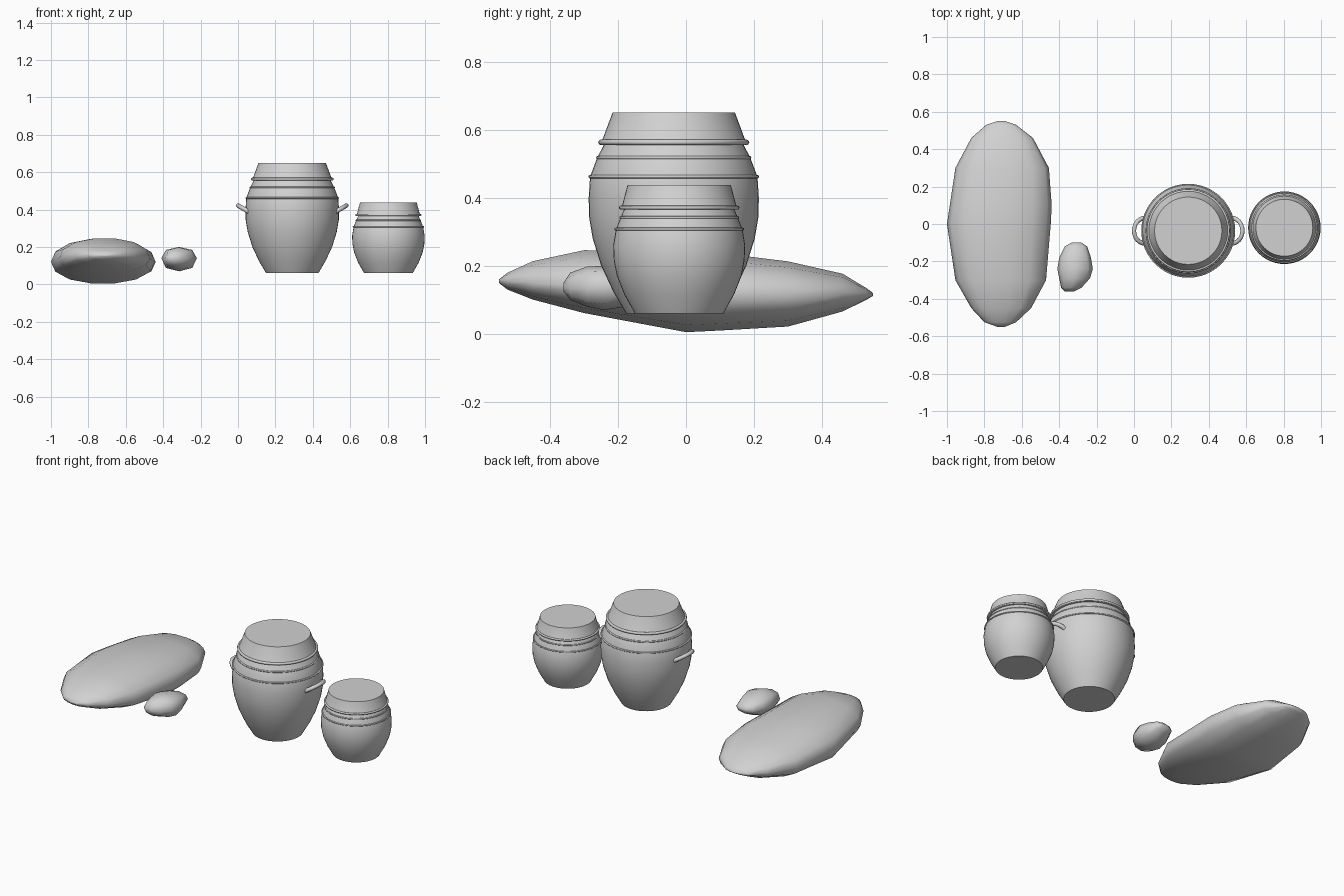
import bpy
import bmesh
from math import sin, cos, pi, radians
from mathutils import Vector

cube = bpy.data.objects.get("Cube")
if cube:
    bpy.data.objects.remove(cube, do_unlink=True)

GREY = (0.64, 0.64, 0.64, 1)
clay = bpy.data.materials.new("plain_grey")
clay.use_nodes = True
clay.diffuse_color = GREY
clay.node_tree.nodes["Principled BSDF"].inputs["Base Color"].default_value = GREY


def add_object(name, data, location=(0, 0, 0)):
    obj = bpy.data.objects.new(name, data)
    obj.location = location
    data.materials.append(clay)
    bpy.context.scene.collection.objects.link(obj)
    return obj


def loft(name, rings, location=(0, 0, 0), angle=40):
    """Skin a row of closed rings and cap both ends."""
    bm = bmesh.new()
    loops = [[bm.verts.new(p) for p in ring] for ring in rings]
    count = len(loops[0])
    for a, b in zip(loops, loops[1:]):
        for i in range(count):
            j = (i + 1) % count
            bm.faces.new((a[i], a[j], b[j], b[i]))
    bm.faces.new(loops[0][::-1])
    bm.faces.new(loops[-1])
    bmesh.ops.recalc_face_normals(bm, faces=bm.faces)
    mesh = bpy.data.meshes.new(name)
    bm.to_mesh(mesh)
    bm.free()
    for face in mesh.polygons:
        face.use_smooth = True
    mesh.set_sharp_from_angle(angle=radians(angle))
    return add_object(name, mesh, location)


def lathe(name, profile, location, sides=48):
    rings = [[(r * cos(2 * pi * i / sides), r * sin(2 * pi * i / sides), z)
              for i in range(sides)] for r, z in profile]
    return loft(name, rings, location)


def band(name, radius, z, thickness, location):
    bpy.ops.mesh.primitive_torus_add(
        major_segments=48, minor_segments=8, major_radius=radius,
        minor_radius=thickness, location=Vector(location) + Vector((0, 0, z)))
    obj = bpy.context.object
    obj.name = name
    obj.data.materials.append(clay)
    for face in obj.data.polygons:
        face.use_smooth = True


def jar(name, location, body, lid, bands):
    lathe(name + "_body", body, location)
    lathe(name + "_lid", lid, location)
    for part, (radius, z, thickness) in zip(("rim", "upper_band", "lower_band"), bands):
        band(f"{name}_{part}", radius, z, thickness, location)


def rock(name, stations, sides, power):
    """Each station: y, left x, right x, bottom z, middle z, top z."""
    rings = []
    for y, x0, x1, low, mid, high in stations:
        ring = []
        for i in range(sides):
            a = 2 * pi * i / sides
            c, s = cos(a), sin(a)
            k = (abs(c) ** power + abs(s) ** power) ** (-1 / power)
            height = high - mid if s > 0 else mid - low
            ring.append(((x0 + x1) / 2 + c * k * (x1 - x0) / 2, y, mid + s * k * height))
        rings.append(ring)
    loft(name, rings, angle=180)


# Large lidded jar
large = (0.29, -0.036, 0)
jar("large_jar", large,
    [(0.14, 0.06), (0.178, 0.125), (0.213, 0.2), (0.238, 0.28), (0.249, 0.345),
     (0.25, 0.4), (0.246, 0.462), (0.224, 0.52), (0.203, 0.56)],
    [(0.218, 0.556), (0.208, 0.575), (0.18, 0.65)],
    [(0.214, 0.563, 0.008), (0.223, 0.518, 0.005), (0.246, 0.462, 0.005)])

# Looped handles on the large jar
for name, side in (("left_handle", 1), ("right_handle", -1)):
    curve = bpy.data.curves.new(name, "CURVE")
    curve.dimensions = "3D"
    curve.bevel_depth = 0.012
    curve.bevel_resolution = 2
    curve.use_fill_caps = True
    spline = curve.splines.new("POLY")
    spline.points.add(12)
    for i, point in enumerate(spline.points):
        a = -pi / 2 + pi * i / 12
        point.co = (side * (0.232 + 0.058 * cos(a)), 0.068 * sin(a),
                    0.388 + 0.034 * cos(a), 1)
    spline.use_smooth = True
    add_object(name, curve, large)

# Small lidded jar
jar("small_jar", (0.804, -0.02, 0),
    [(0.13, 0.06), (0.161, 0.115), (0.183, 0.17), (0.192, 0.215), (0.194, 0.26),
     (0.186, 0.308), (0.172, 0.343), (0.16, 0.37)],
    [(0.174, 0.366), (0.167, 0.38), (0.152, 0.437)],
    [(0.171, 0.371, 0.006), (0.172, 0.342, 0.004), (0.187, 0.308, 0.004)])

# Long flat boulder
rock("boulder", [
    (-0.55, -0.73, -0.69, 0.15, 0.155, 0.16),
    (-0.525, -0.80, -0.63, 0.13, 0.155, 0.18),
    (-0.45, -0.87, -0.55, 0.1, 0.15, 0.215),
    (-0.3, -0.955, -0.47, 0.06, 0.14, 0.248),
    (0, -1, -0.445, 0.003, 0.12, 0.246),
    (0.1, -0.985, -0.44, 0.008, 0.12, 0.24),
    (0.3, -0.955, -0.455, 0.02, 0.115, 0.215),
    (0.46, -0.87, -0.54, 0.065, 0.12, 0.178),
    (0.53, -0.79, -0.63, 0.1, 0.115, 0.135),
    (0.55, -0.73, -0.69, 0.112, 0.115, 0.12)], 14, 2.15)

# Small stone beside it
rock("small_stone", [
    (-0.36, -0.37, -0.32, 0.125, 0.135, 0.15),
    (-0.34, -0.39, -0.28, 0.1, 0.135, 0.18),
    (-0.29, -0.4, -0.235, 0.08, 0.135, 0.198),
    (-0.24, -0.41, -0.22, 0.07, 0.14, 0.2),
    (-0.18, -0.4, -0.23, 0.08, 0.14, 0.19),
    (-0.12, -0.37, -0.25, 0.11, 0.14, 0.17),
    (-0.1, -0.335, -0.28, 0.13, 0.14, 0.15)], 8, 2.3)
